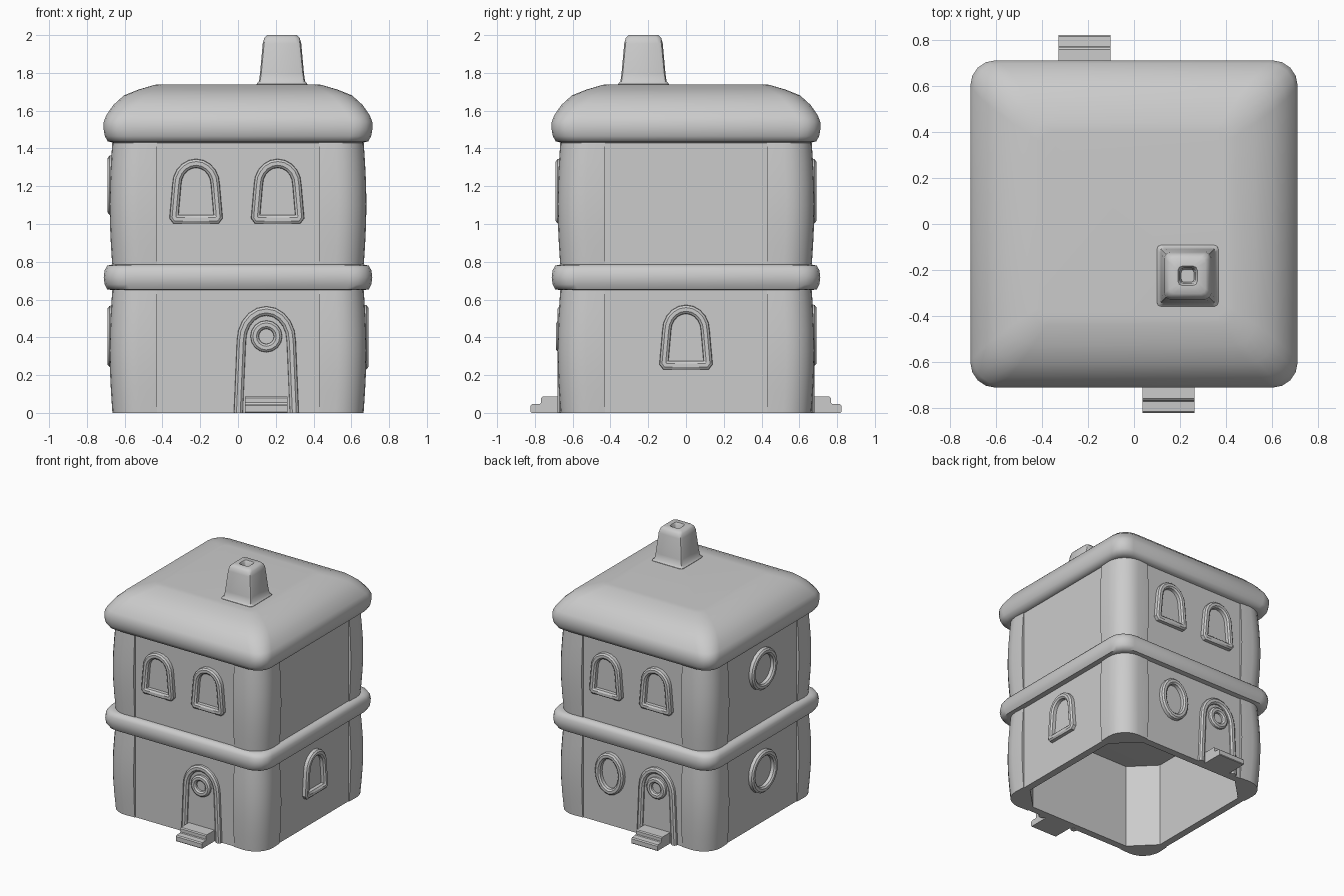
import bpy, bmesh
from math import sin, cos, pi, radians
from mathutils import Matrix, Vector

if "Cube" in bpy.data.objects:
    bpy.data.objects.remove(bpy.data.objects["Cube"])


def finish(name, bm, turn=0.0, angle=38):
    bmesh.ops.recalc_face_normals(bm, faces=bm.faces)
    bm.transform(Matrix.Rotation(radians(turn), 4, 'Z'))
    me = bpy.data.meshes.new(name)
    bm.to_mesh(me)
    bm.free()
    ob = bpy.data.objects.new(name, me)
    bpy.context.collection.objects.link(ob)
    bpy.ops.object.select_all(action='DESELECT')
    ob.select_set(True)
    bpy.context.view_layer.objects.active = ob
    bpy.ops.object.shade_smooth_by_angle(angle=radians(angle))
    return ob


def skin(name, loops, turn=0.0, closed=False, caps=True, angle=38):
    """Join equal-length loops of points into one skin."""
    bm = bmesh.new()
    rows = [[bm.verts.new(p) for p in loop] for loop in loops]
    pairs = list(zip(rows, rows[1:])) + ([(rows[-1], rows[0])] if closed else [])
    for a, b in pairs:
        for i in range(len(a)):
            j = (i + 1) % len(a)
            bm.faces.new((a[i], a[j], b[j], b[i]))
    if caps and not closed:
        bm.faces.new(rows[0])
        bm.faces.new(rows[-1])
    return finish(name, bm, turn, angle)


def rounded_square(hw, r, z, seg=4, cx=0.0, cy=0.0):
    pts = []
    for k in range(4):
        for i in range(seg + 1):
            a = pi / 2 * (k + i / seg)
            sx, sy = [(1, 1), (-1, 1), (-1, -1), (1, -1)][k]
            pts.append((cx + sx * (hw - r) + r * cos(a), cy + sy * (hw - r) + r * sin(a), z))
    return pts


def sweep(name, path, section, turn, closed=True):
    """Sweep a (sideways, depth) section along a (u, z) path on a wall face."""
    n, loops = len(path), []
    P = [Vector(p) for p in path]
    for i, p in enumerate(P):
        a = P[(i - 1) % n] if closed or i > 0 else p
        b = P[(i + 1) % n] if closed or i < n - 1 else p
        t1 = (p - a).normalized() if (p - a).length else (b - p).normalized()
        t2 = (b - p).normalized() if (b - p).length else t1
        t = (t1 + t2).normalized()
        k = 1 / max(0.6, t.dot(t1))
        nrm = Vector((-t.y, t.x)) * k
        loops.append([(p.x + nrm.x * s, -d, p.y + nrm.y * s) for s, d in section])
    return skin(name, loops, turn, closed)


def arch(u, z0, foot, spring, zs, top, seg=10):
    pts = [(u + spring * cos(pi * i / seg), zs + (top - zs) * sin(pi * i / seg)) for i in range(seg + 1)]
    return [(u + foot, z0)] + pts + [(u - foot, z0)]


def oval(u, z, rx, rz, seg=20):
    return [(u + rx * cos(2 * pi * i / seg), z + rz * sin(2 * pi * i / seg)) for i in range(seg)]


def tube(w, back, front):
    m = front - 0.010
    return [(-w, back), (-w * .9, m), (-w * .4, front), (w * .4, front), (w * .9, m), (w, back)]


RIM = tube(0.024, 0.645, 0.69)
FACES = {"front": 0, "right": 90, "back": 180, "left": -90}

# Wall panels and bulging corner pillars on both storeys
INNER, PANEL = 0.60, 0.655
for storey, z0, z1 in (("lower", 0.0, 0.66), ("upper", 0.77, 1.44)):
    for face, turn in FACES.items():
        skin(f"{storey}_{face}_wall",
             [[(-.45, -PANEL, z), (.45, -PANEL, z), (.45, -INNER, z), (-.45, -INNER, z)] for z in (z0, z1)], turn)
        loops = []
        for i in range(7):
            f = i / 6
            hw = 0.665 + 0.015 * sin(pi * f)
            r = 0.15
            c = hw - r
            outer = [(c + r * cos(pi / 2 * k / 6), c + r * sin(pi / 2 * k / 6)) for k in range(7)]
            prof = [(INNER, .43), (hw - .004, .43)] + outer + [(.43, hw - .004), (.43, INNER), (INNER, .43)][:2]
            loops.append([(x, y, z0 + (z1 - z0) * f) for x, y in prof])
        skin(f"{storey}_{face}_pillar", loops, turn)

# Band between storeys (also the ceiling of the open ground floor)
skin("middle_band", [rounded_square(h, .12, z) for h, z in
     ((.665, .65), (.692, .654), (.706, .68), (.711, .718), (.706, .755), (.692, .78), (.665, .785))], angle=50)

# Pillowy roof
skin("roof", [rounded_square(h, r, z) for h, r, z in
     ((.66, .10, 1.43), (.69, .11, 1.438), (.705, .11, 1.465), (.711, .11, 1.50), (.711, .11, 1.54),
      (.698, .115, 1.575), (.66, .12, 1.63), (.605, .11, 1.68), (.525, .09, 1.712), (.44, .06, 1.737),
      (.40, .05, 1.739))], angle=50)

# Chimney with a sunken flue
skin("chimney", [rounded_square(h, r, z, 2, .233, -.225) for h, r, z in
     ((.135, .02, 1.72), (.134, .02, 1.742), (.122, .02, 1.755), (.116, .022, 1.80), (.102, .025, 1.955),
      (.094, .025, 1.985), (.078, .022, 2.0), (.042, .018, 2.0), (.034, .016, 1.985), (.028, .014, 1.93))])


# Arched windows
def window(name, face, u, z):
    pts = arch(u, z + .022, .108, .102, z + .205, z + .318)
    pts = [(u - .108, z + .022), (u + .108, z + .022), (u + .117, z + .034)] + pts[1:-1] + [(u - .117, z + .034)]
    sweep(name, pts, RIM, FACES[face])


for face in ("front", "back"):
    for side, u in (("left", -.222), ("right", .21)):
        window(f"{face}_{side}_window", face, u, 1.003)
window("right_side_window", "right", 0.0, .23)

# Round windows
sweep("left_upper_round_window", oval(0, 1.205, .135, .135), RIM, -90)
sweep("left_lower_round_window", oval(0, .405, .14, .14), RIM, -90)
sweep("back_oval_window", oval(-.19, .41, .10, .14), RIM, 180)

# Doors with porthole and two-tread doorstep
for face, u in (("front", .15), ("back", .215)):
    turn = FACES[face]
    sweep(f"{face}_door_frame", arch(u, 0, .148, .132, .38, .54), tube(.025, .64, .681), turn, closed=False)
    panel = arch(u, 0, .125, .108, .38, .515)
    skin(f"{face}_door", [[(x, -d, z) for x, z in panel] for d in (.64, .663)], turn)
    sweep(f"{face}_door_porthole", oval(u, .405, .062, .062, 16), tube(.023, .65, .687), turn)
    steps = [(.63, 0), (.818, 0), (.822, .005), (.822, .038), (.814, .046), (.772, .048),
             (.767, .054), (.767, .079), (.759, .086), (.63, .086)]
    skin(f"{face}_doorstep", [[(u + x, -d, z) for d, z in steps] for x in (-.112, .112)], turn)
